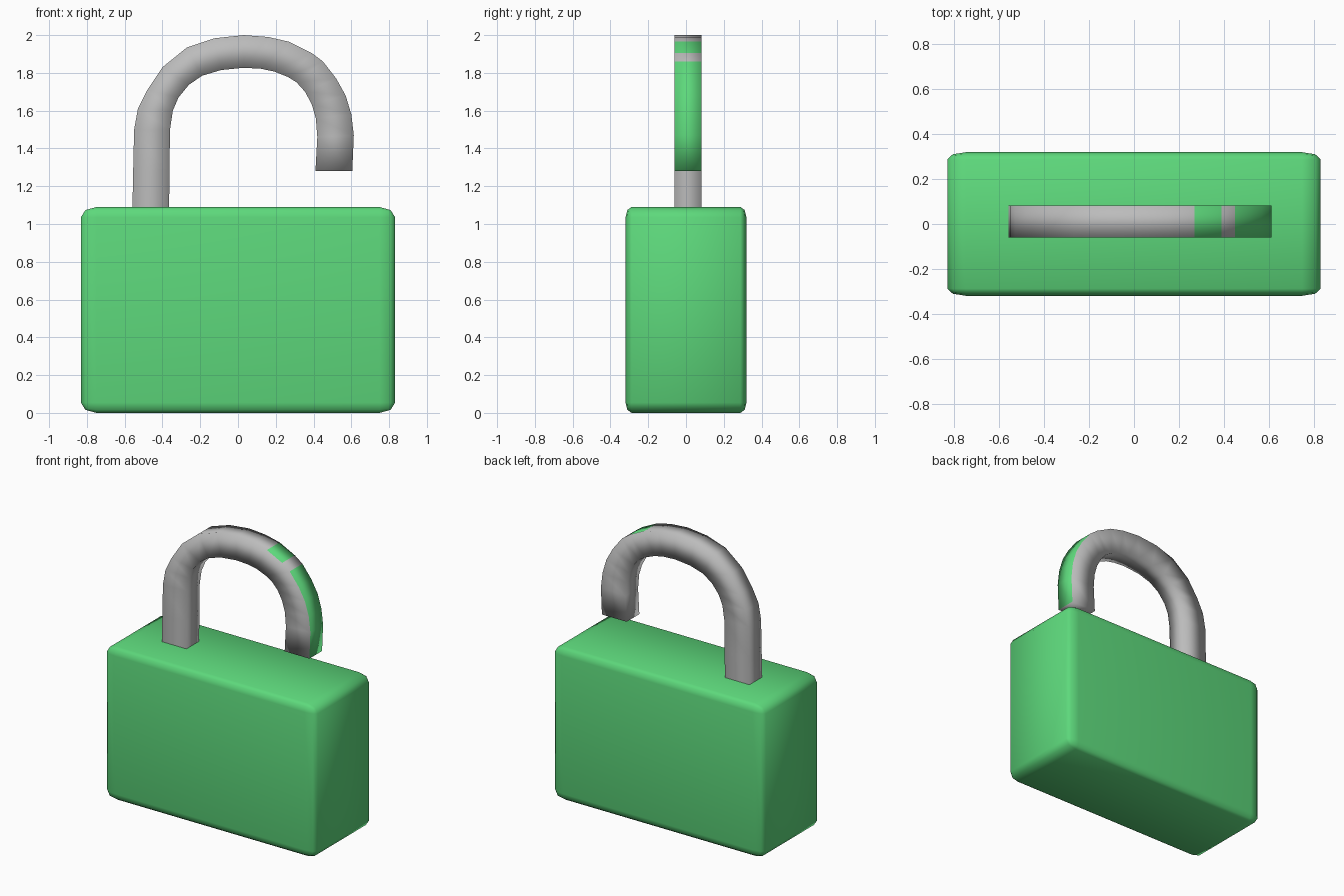
import bpy, bmesh
from mathutils import Vector

if "Cube" in bpy.data.objects:
    bpy.data.objects.remove(bpy.data.objects["Cube"])

green = bpy.data.materials.new("green_paint")
green.diffuse_color = (0.11, 0.69, 0.20, 1)
green.use_nodes = True
green.node_tree.nodes["Principled BSDF"].inputs["Base Color"].default_value = green.diffuse_color
steel = bpy.data.materials.new("steel")
steel.diffuse_color = (0.5, 0.5, 0.5, 1)
steel.use_nodes = True
steel.node_tree.nodes["Principled BSDF"].inputs["Base Color"].default_value = steel.diffuse_color


def finish(bm, name, mats):
    bmesh.ops.recalc_face_normals(bm, faces=bm.faces)
    for f in bm.faces:
        f.smooth = True
    me = bpy.data.meshes.new(name)
    bm.to_mesh(me)
    bm.free()
    for m in mats:
        me.materials.append(m)
    ob = bpy.data.objects.new(name, me)
    bpy.context.collection.objects.link(ob)
    return ob


# Lock body: bevelled cube stretched to size, so the bevel is widest along x
bm = bmesh.new()
bmesh.ops.create_cube(bm, size=1)
bmesh.ops.bevel(bm, geom=bm.edges[:], offset=0.05, segments=2, profile=0.5, affect='EDGES')
bmesh.ops.scale(bm, vec=Vector((1.664, 0.64, 1.09)), verts=bm.verts)
bmesh.ops.translate(bm, vec=Vector((0, 0, 0.545)), verts=bm.verts)
finish(bm, "lock_body", [green])

# Shackle: outer and inner outline pairs (x, z) swept as a square bar
outer = [(-.56, 1.03), (-.555, 1.28), (-.55, 1.5), (-.53, 1.61), (-.48, 1.71), (-.40, 1.83),
         (-.27, 1.935), (-.125, 1.983), (.03, 2.0), (.16, 1.99), (.27, 1.965), (.39, 1.905),
         (.45, 1.86), (.52, 1.77), (.57, 1.68), (.60, 1.58), (.613, 1.47), (.605, 1.28)]
inner = [(-.365, 1.03), (-.363, 1.28), (-.36, 1.5), (-.345, 1.60), (-.315, 1.67), (-.26, 1.737),
         (-.19, 1.785), (-.09, 1.815), (.03, 1.827), (.12, 1.822), (.19, 1.808), (.265, 1.778),
         (.31, 1.75), (.355, 1.70), (.39, 1.635), (.412, 1.56), (.42, 1.46), (.41, 1.28)]
front, back = -0.06, 0.083
bm = bmesh.new()
rings = []
for (ox, oz), (ix, iz) in zip(outer, inner):
    rings.append([bm.verts.new(p) for p in
                  ((ox, front, oz), (ox, back, oz), (ix, back, iz), (ix, front, iz))])
for i in range(len(rings) - 1):
    a, b = rings[i], rings[i + 1]
    for k in range(4):
        n = (k + 1) % 4
        f = bm.faces.new((a[k], a[n], b[n], b[k]))
        # green patches on the outer face of the free side
        if k == 0 and (i == 10 or i >= 12):
            f.material_index = 1
bm.faces.new(rings[-1])
finish(bm, "shackle", [steel, green])
